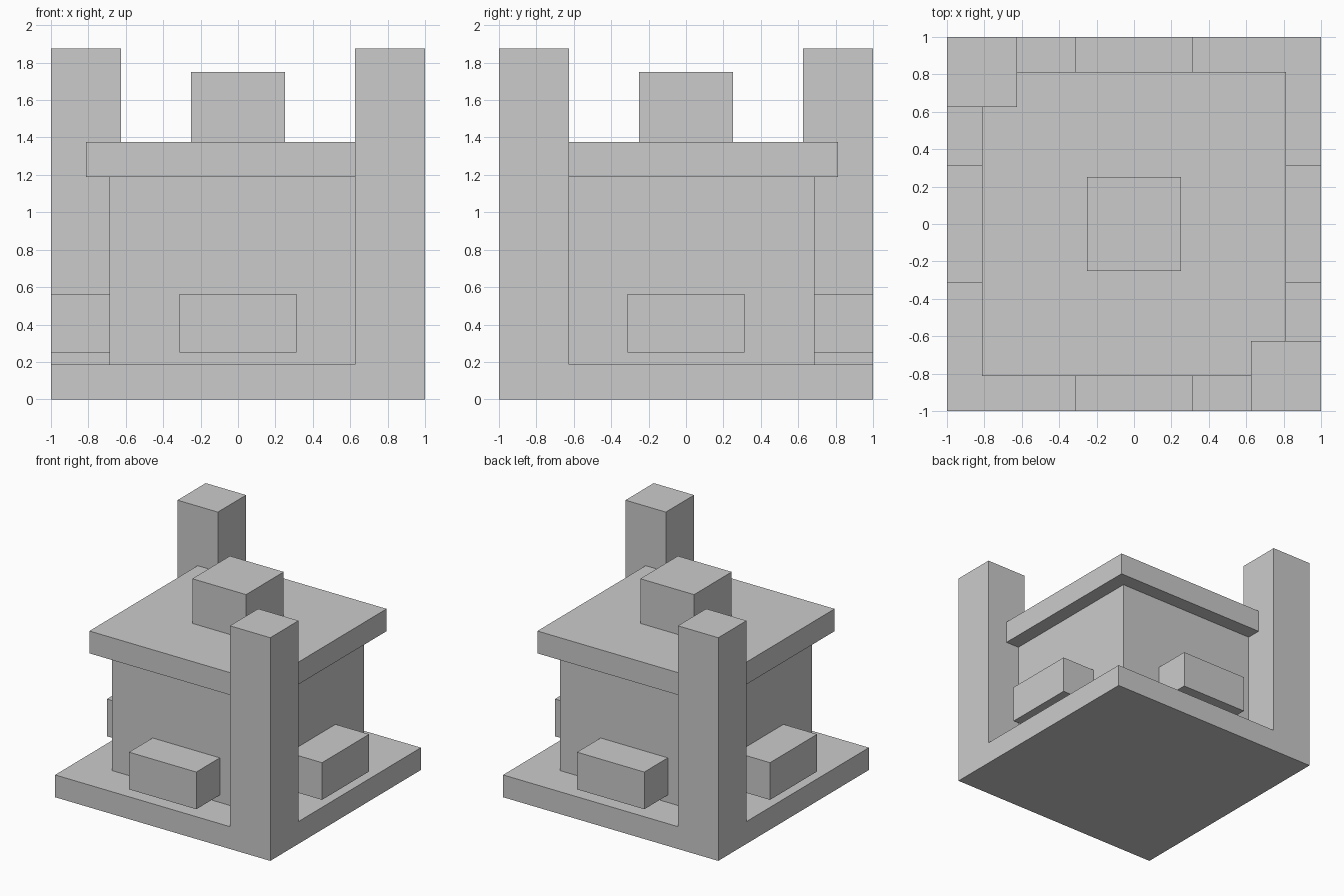
import bpy

if "Cube" in bpy.data.objects:
    bpy.data.objects.remove(bpy.data.objects["Cube"])

grey = bpy.data.materials.new("plain grey")
grey.diffuse_color = (0.6, 0.6, 0.6, 1)
grey.use_nodes = True
grey.node_tree.nodes["Principled BSDF"].inputs["Base Color"].default_value = grey.diffuse_color


def box(name, x, y, z):
    """Axis-aligned block given (min, max) along each axis."""
    spans = (x, y, z)
    bpy.ops.mesh.primitive_cube_add(size=1, location=[(a + b) / 2 for a, b in spans])
    ob = bpy.context.object
    ob.name = name
    ob.scale = [b - a for a, b in spans]
    bpy.ops.object.transform_apply(location=False, rotation=False, scale=True)
    ob.data.materials.append(grey)
    return ob


def square(name, half, z):
    return box(name, (-half, half), (-half, half), z)


# Stacked square body
square("base_slab", 1, (0, 0.1875))
square("body", 0.6875, (0.1875, 1.1875))
square("roof_slab", 0.8125, (1.1875, 1.375))
square("top_cap", 0.25, (1.375, 1.75))

# Corner posts on one diagonal
for s, label in ((1, "front_right"), (-1, "back_left")):
    span = sorted((s * 0.625, s * 1.0))
    box("post_" + label, span, sorted((-span[0], -span[1])), (0, 1.875))

# Blocks projecting from each wall
wide, height = (-0.3125, 0.3125), (0.25, 0.5625)
for s, fb, lr in ((-1, "front", "left"), (1, "back", "right")):
    out = sorted((s * 0.6875, s * 1.0))
    box("side_block_" + fb, wide, out, height)
    box("side_block_" + lr, out, wide, height)
